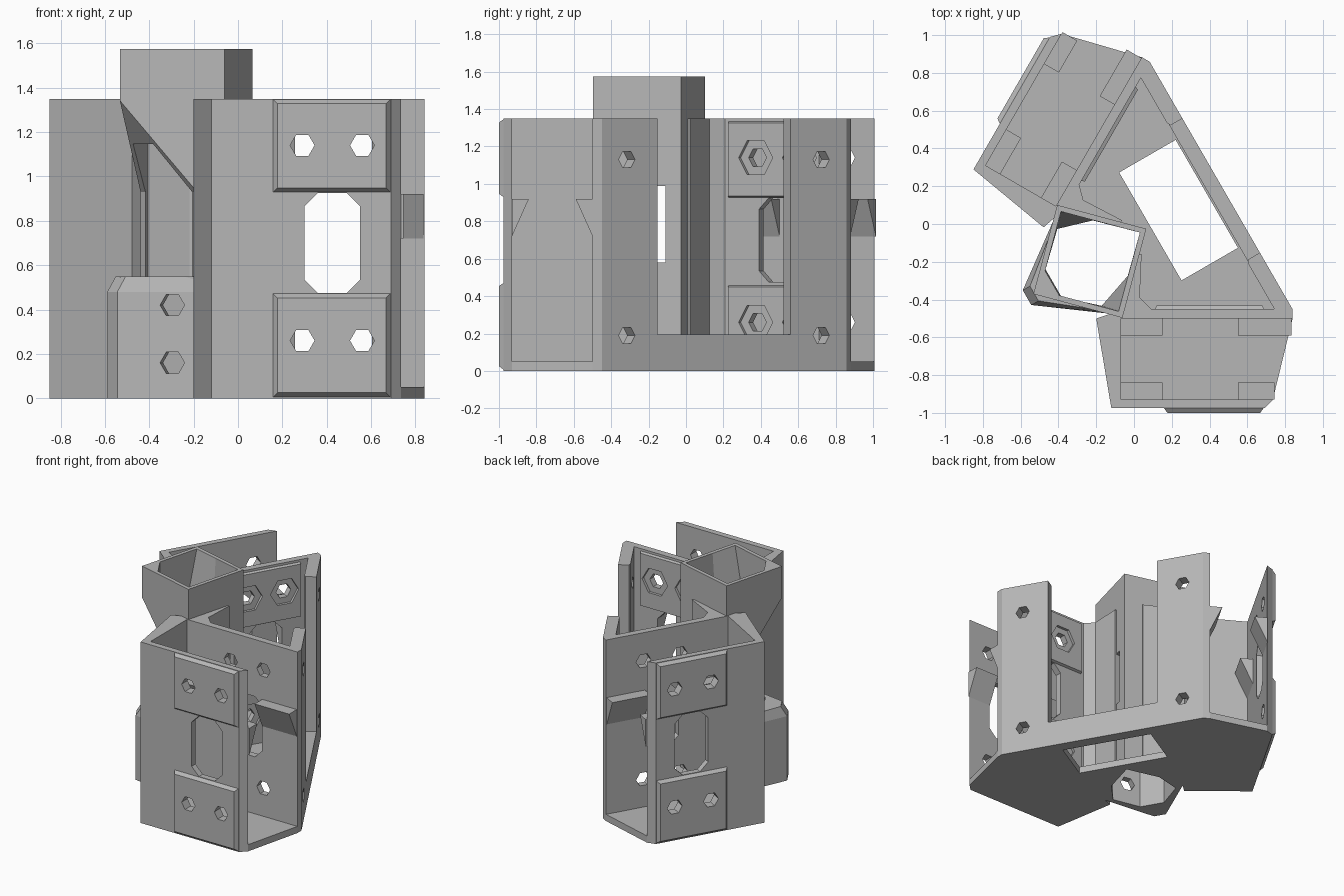
import bpy, bmesh, math
from mathutils import Vector, Matrix

if "Cube" in bpy.data.objects:
    bpy.data.objects.remove(bpy.data.objects["Cube"])

grey = bpy.data.materials.new("plain_grey")
grey.use_nodes = True
grey.diffuse_color = (0.47, 0.47, 0.47, 1)
grey.node_tree.nodes["Principled BSDF"].inputs["Base Color"].default_value = grey.diffuse_color

# Symmetry axis of the bracket: s runs along it, t across it
ORIGIN = Vector((0, -0.063, 0))
TURN = Matrix.Rotation(math.radians(30), 4, "Z")
FRAME = Matrix.Translation(ORIGIN) @ TURN
MIRROR = FRAME @ Matrix.Scale(-1, 4, (0, 1, 0)) @ FRAME.inverted()
TOP = 1.35
cutters = []


def add(name, mesh):
    ob = bpy.data.objects.new(name, mesh)
    bpy.context.collection.objects.link(ob)
    return ob


def loft(name, rings, matrix=Matrix()):
    """Closed solid through rings with equal point counts."""
    bm = bmesh.new()
    loops = [[bm.verts.new(matrix @ Vector(p)) for p in ring] for ring in rings]
    for a, b in zip(loops, loops[1:]):
        for i in range(len(a)):
            j = (i + 1) % len(a)
            bm.faces.new((a[i], a[j], b[j], b[i]))
    bm.faces.new(loops[0])
    bm.faces.new(loops[-1])
    bmesh.ops.recalc_face_normals(bm, faces=bm.faces)
    mesh = bpy.data.meshes.new(name)
    bm.to_mesh(mesh)
    bm.free()
    mesh.materials.append(grey)
    return add(name, mesh)


def level(pts, z):
    return [(x, y, z) for x, y in pts]


def prism(name, pts, z0, z1, matrix=Matrix()):
    return loft(name, [level(pts, z0), level(pts, z1)], matrix)


def both(pts):
    """Complete a half outline by reflecting it across t = 0."""
    return pts + [(s, -t) for s, t in reversed(pts) if t]


def cutter(ob):
    ob.hide_render = True
    cutters.append(ob)
    return ob


def bore(p, q, r):
    """Hexagonal drill from p to q."""
    p, q = Vector(p), Vector(q)
    side = Vector((0, 0, 1)).cross(q - p).normalized()
    ring = [side * r * math.cos(a) + Vector((0, 0, r * math.sin(a)))
            for a in (math.radians(60 * k) for k in range(6))]
    return cutter(loft("cutter", [[p + v for v in ring], [q + v for v in ring]]))


def cut(ob, tools):
    for tool in tools:
        mod = ob.modifiers.new("cut", "BOOLEAN")
        mod.operation = "DIFFERENCE"
        mod.solver = "EXACT"
        mod.object = tool
    bpy.context.view_layer.update()
    deps = bpy.context.evaluated_depsgraph_get()
    mesh = bpy.data.meshes.new_from_object(ob.evaluated_get(deps))
    ob.modifiers.clear()
    ob.data = mesh
    return ob


def reflect(ob):
    mesh = ob.data.copy()
    mesh.transform(MIRROR)
    mesh.flip_normals()
    add("second_" + ob.name, mesh)


# Pocket shell
parts = [
    prism("pocket_floor", [(-.2, -.5), (-.12, -.975), (.69, -.975), (.735, -.93), (.84, -.5)], 0, .05),
    prism("pocket_side_wall", [(-.2, -.5), (-.12, -.975), (-.07, -.93), (-.07, -.5)], 0, TOP),
    prism("corner_web", [(-.06, -.5), (.1, -.46), (.03, -.39), (.04, -.16), (0, -.16)], 0, TOP),
]
drilled = [
    prism("pocket_front_wall", [(-.12, -.975), (.69, -.975), (.735, -.93), (-.07, -.93)], 0, TOP),
    prism("pocket_inner_wall", [(-.2, -.5), (.84, -.5), (.84, -.45), (-.05, -.45)], 0, TOP),
]

# Raised plates with bevelled rims on both walls
def plate(name, x0, x1, z0, z1, y0, y1, inset):
    def ring(y, d):
        return [(x0 + d, y, z0 + d), (x1 - d, y, z0 + d), (x1 - d, y, z1 - d), (x0 + d, y, z1 - d)]
    return loft(name, [ring(y0, 0), ring(y1, inset)])


for z0, z1 in ((.003, .475), (.925, TOP)):
    drilled.append(plate("front_plate", .155, .69, z0, z1, -.97, -1, .022))
    drilled.append(plate("nut_plate", .11, .69, max(z0, .04), z1 - .015, -.455, -.432, .01))

# Support ledges inside the pocket
for wall, out, ends in ((-.93, .09, (.15, .745)), (-.5, -.09, (.15, .835))):
    for x0, x1 in ((-.08, ends[0]), (.55, ends[1])):
        parts.append(loft("support_ledge", [
            [(x, wall, .72), (x, wall + out, .92), (x, wall, .92)] for x in (x0, x1)]))

# Window, screw holes and nut recesses
W, E, B, T, C = .3, .55, .475, .925, .06
octagon = [(W + C, B), (E - C, B), (E, B + C), (E, T - C), (E - C, T), (W + C, T), (W, T - C), (W, B + C)]
tools = [cutter(loft("cutter", [[(x, y, z) for x, z in octagon] for y in (-1.1, -.4)]))]
for x in (.29, .56):
    for z in (.26, 1.14):
        tools.append(bore((x, -1.1, z), (x, -.4, z), .055))
        tools.append(bore((x, -.452, z), (x, -.4, z), .105))
parts += [cut(ob, tools) for ob in drilled]

# Back post with two screw holes
post = prism("back_post", [(.509, -.798), (.533, -.755), (.533, -.41), (.46, -.41), (.45, -.43), (.45, -.74)],
             0, TOP, FRAME)
parts.append(cut(post, [bore(FRAME @ Vector((.3, -.6, z)), FRAME @ Vector((.7, -.6, z)), .05)
                        for z in (.19, 1.13)]))
for ob in parts:
    reflect(ob)

# Rim across the back and the central floor with its opening
prism("back_rim", both([(.455, .42), (.533, .42)]), 0, .195, FRAME)
floor = prism("central_floor", both([(.07, 0), (-.27, .34), (.509, .798), (.533, .755)]), 0, .05, FRAME)
cut(floor, [cutter(prism("cutter", both([(.1, .33), (.445, .33)]), -.1, .2, FRAME))])

# Square tube with a faceted bore and a funnel mouth
hole = both([(.036, 0), (-.148, .18), (-.333, .235), (-.494, .09)])
mouth = both([(.036, 0), (-.13, .165), (-.27, .305), (-.5, .075)])
core = cutter(loft("cutter", [level(hole, -.1), level(hole, 1.2), level(mouth, 1.575), level(mouth, 1.7)], FRAME))
relief = [(-1, .55), (-.36, .55), (-.36, .93), (-.62, TOP), (-1, TOP)]
opening = cutter(loft("cutter", [[(s, t, z) for s, z in relief] for t in (-.5, .5)], FRAME))
slot = cutter(prism("cutter", [(-.1, -.2), (.2, -.2), (.2, -.11), (-.1, -.11)], .58, .99))
bolts = [bore((-.34, -.63, z), (-.13, .2, z), .055) for z in (.16, .42)]
tube = prism("tube", both([(.075, 0), (-.27, .345), (-.615, 0)]), 0, 1.575, FRAME)
cut(tube, [core, opening, slot] + bolts)

# Lower clamp around the tube with a chamfered top
low = both([(-.28, .32), (-.654, .045)])
high = both([(-.28, .31), (-.61, .045)])
clamp = loft("lower_clamp", [level(low, 0), level(low, .48), level(high, .55)], FRAME)
cut(clamp, [core] + bolts)

for ob in cutters:
    bpy.data.objects.remove(ob)
